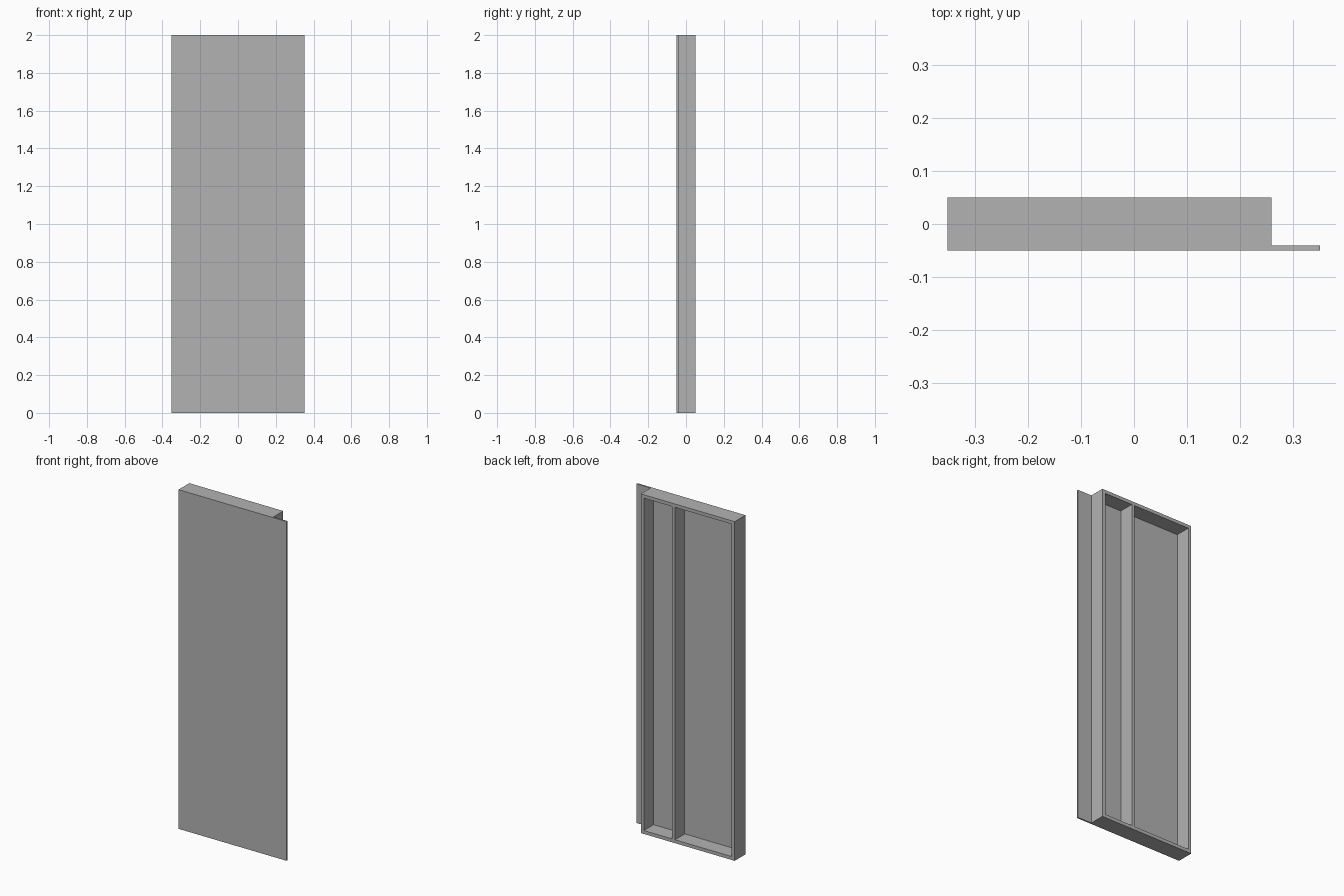
import bpy

cube = bpy.data.objects.get("Cube")
if cube:
    bpy.data.objects.remove(cube, do_unlink=True)

grey = bpy.data.materials.new("plain_grey")
grey.use_nodes = True
color = (0.45, 0.45, 0.45, 1)
grey.diffuse_color = color
grey.node_tree.nodes["Principled BSDF"].inputs["Base Color"].default_value = color


def box(name, x, y, z):
    """Box spanning the given (low, high) ranges."""
    spans = (x, y, z)
    bpy.ops.mesh.primitive_cube_add(size=1)
    ob = bpy.context.object
    ob.name = name
    ob.location = [(lo + hi) / 2 for lo, hi in spans]
    ob.scale = [hi - lo for lo, hi in spans]
    bpy.ops.object.transform_apply(location=True, rotation=False, scale=True)
    ob.data.materials.append(grey)
    return ob


LEFT, RIGHT = 0.26, -0.353   # outer sides of the frame
FRONT, BACK = -0.041, 0.05   # frame depth, behind the panel
HEIGHT, T = 2.0, 0.02        # height and board thickness
depth = (FRONT, BACK)

# Front sheet, overhanging the frame on the left
box("front_panel", (RIGHT, 0.352), (-0.05, FRONT), (0, HEIGHT))

# Uprights, full height on the sides and fitted between the rails in the middle
box("left_upright", (LEFT - T, LEFT), depth, (0, HEIGHT))
box("right_upright", (RIGHT, RIGHT + T), depth, (0, HEIGHT))
box("middle_upright", (0.037, 0.037 + T), depth, (T, HEIGHT - T))

# Rails between the side uprights
for name, z in (("bottom_rail", 0), ("top_rail", HEIGHT - T)):
    box(name, (RIGHT + T, LEFT - T), depth, (z, z + T))
